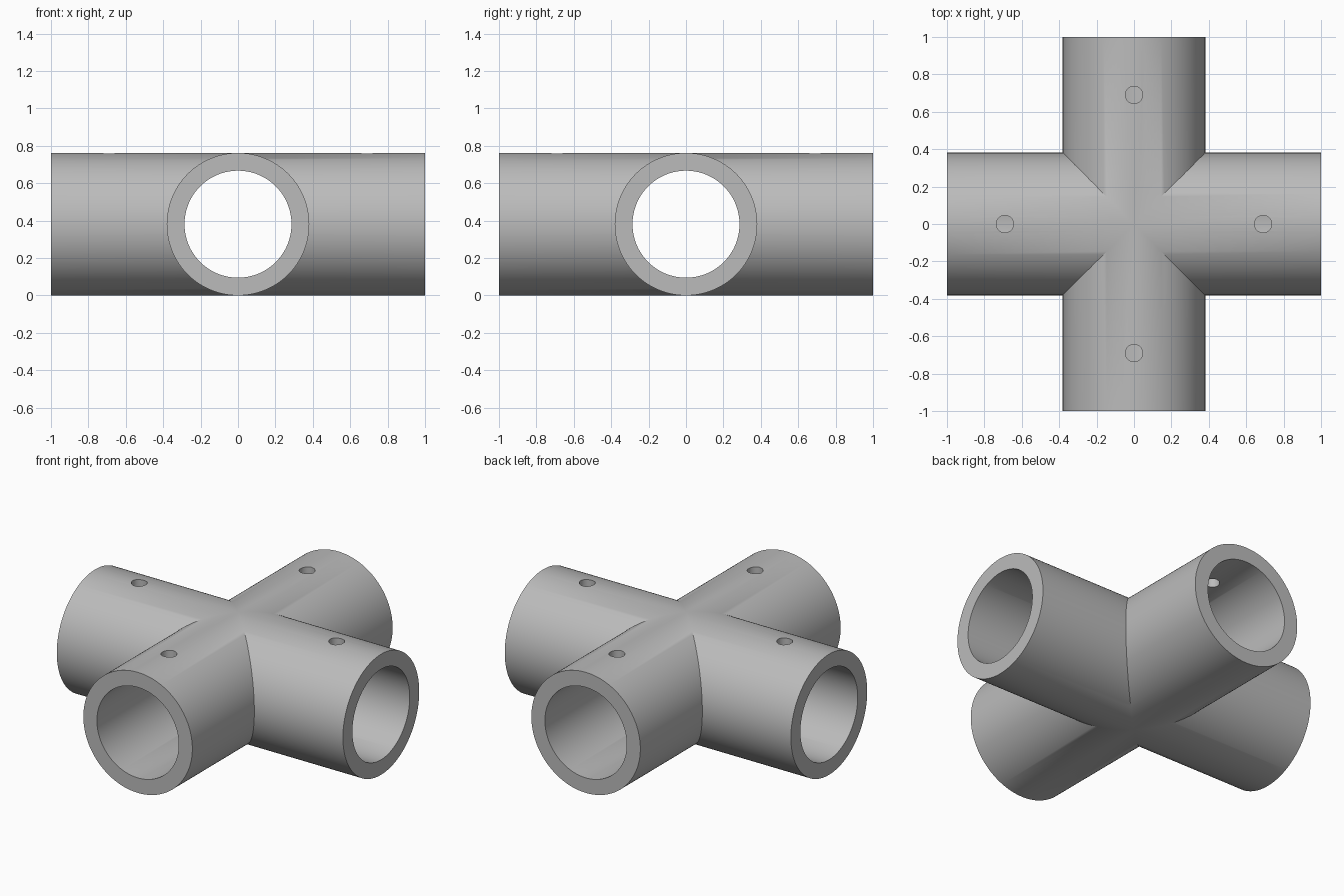
import bpy, bmesh, math
from mathutils import Matrix

cube = bpy.data.objects.get("Cube")
if cube:
    bpy.data.objects.remove(cube, do_unlink=True)

OUTER, BORE, LENGTH = 0.381, 0.286, 1.0
HOLE_POS, HOLE_RADIUS = 0.69, 0.046
SEGMENTS = 128

grey = bpy.data.materials.new("plain grey")
grey.use_nodes = True
colour = (0.5, 0.5, 0.5, 1)
grey.diffuse_color = colour
grey.node_tree.nodes["Principled BSDF"].inputs["Base Color"].default_value = colour


def make_object(name, bm):
    mesh = bpy.data.meshes.new(name)
    bm.to_mesh(mesh)
    bm.free()
    mesh.materials.append(grey)
    obj = bpy.data.objects.new(name, mesh)
    bpy.context.collection.objects.link(obj)
    return obj


def add_arm(bm, turn):
    """One tube along +x, mitred against its neighbours where x = |y|."""
    def ring(radius, mitred):
        verts = []
        for i in range(SEGMENTS):
            a = math.tau * i / SEGMENTS
            y, z = radius * math.sin(a), radius * math.cos(a)
            x = abs(y) if mitred else LENGTH
            verts.append(bm.verts.new(turn @ Matrix.Translation((x, y, z + OUTER)).translation))
        return verts

    outer_in, outer_end = ring(OUTER, True), ring(OUTER, False)
    bore_end, bore_in = ring(BORE, False), ring(BORE, True)
    rings = [outer_in, outer_end, bore_end, bore_in]
    for a, b in zip(rings, rings[1:]):
        for i in range(SEGMENTS):
            j = (i + 1) % SEGMENTS
            bm.faces.new((a[i], a[j], b[j], b[i]))


turns = [Matrix.Rotation(math.pi / 2 * k, 4, 'Z') for k in range(4)]

# Four-way pipe body
bm = bmesh.new()
for turn in turns:
    add_arm(bm, turn)
bmesh.ops.remove_doubles(bm, verts=bm.verts, dist=1e-5)
bmesh.ops.recalc_face_normals(bm, faces=bm.faces)
body = make_object("cross_pipe_connector", bm)

# Screw holes through the top wall of each arm
bm = bmesh.new()
for turn in turns:
    place = turn @ Matrix.Translation((HOLE_POS, 0, 2 * OUTER))
    bmesh.ops.create_cone(bm, cap_ends=True, segments=48, radius1=HOLE_RADIUS,
                          radius2=HOLE_RADIUS, depth=0.5, matrix=place)
cutter = make_object("screw_hole_cutter", bm)
cutter.hide_render = True

cut = body.modifiers.new("screw holes", 'BOOLEAN')
cut.operation, cut.solver, cut.object = 'DIFFERENCE', 'EXACT', cutter
bpy.context.view_layer.objects.active = body
bpy.ops.object.select_all(action='DESELECT')
body.select_set(True)
bpy.ops.object.modifier_apply(modifier=cut.name)
bpy.data.objects.remove(cutter, do_unlink=True)

bpy.ops.object.shade_smooth_by_angle(angle=math.radians(30))
